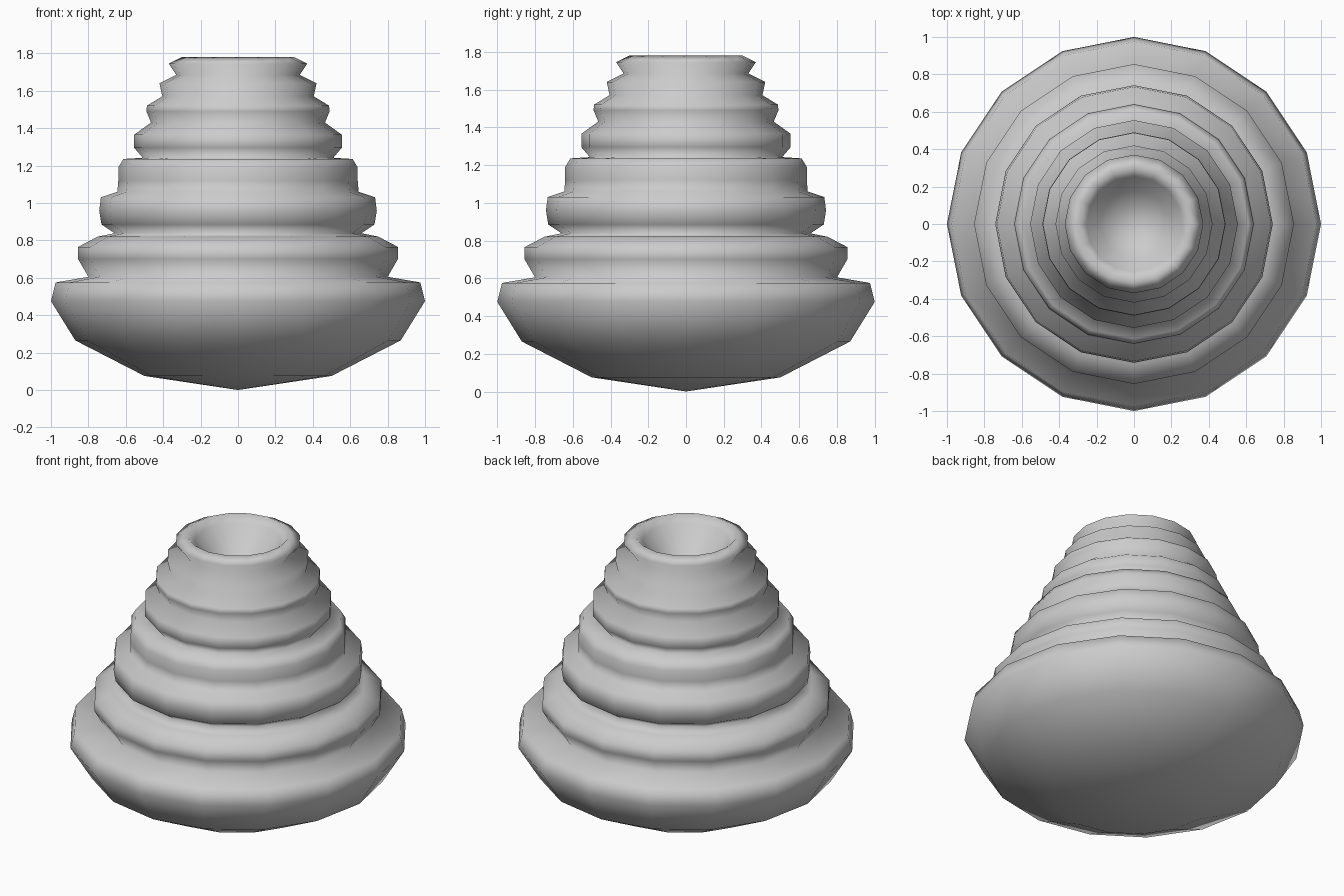
import bpy, bmesh, math

if "Cube" in bpy.data.objects:
    bpy.data.objects.remove(bpy.data.objects["Cube"])

SIDES = 16

# Outline (radius, height): rounded underside, eight stacked rolls, hollow top
profile = [
    (0, 0), (0.50, 0.075), (0.87, 0.265), (1.0, 0.475), (0.975, 0.575),
    (0.80, 0.605), (0.855, 0.70), (0.855, 0.765), (0.75, 0.82),
    (0.66, 0.838), (0.73, 0.885), (0.742, 0.96), (0.733, 1.03),
    (0.645, 1.06), (0.64, 1.12), (0.64, 1.19), (0.613, 1.235),
    (0.51, 1.242), (0.555, 1.295), (0.555, 1.365),
    (0.465, 1.43), (0.49, 1.49), (0.487, 1.52),
    (0.405, 1.57), (0.42, 1.64),
    (0.33, 1.685), (0.37, 1.745), (0.30, 1.78),
    (0.255, 1.735), (0.18, 1.64), (0.09, 1.58), (0, 1.565),
]

# Revolve the outline into a closed body
bm = bmesh.new()
rings = []
for r, z in profile:
    n = SIDES if r > 0 else 1
    rings.append([bm.verts.new((r * math.cos(2 * math.pi * i / SIDES),
                                r * math.sin(2 * math.pi * i / SIDES), z))
                  for i in range(n)])
for low, high in zip(rings, rings[1:]):
    for i in range(SIDES):
        j = (i + 1) % SIDES
        corners = [low[i % len(low)], low[j % len(low)],
                   high[j % len(high)], high[i % len(high)]]
        bm.faces.new(list(dict.fromkeys(corners)))
bmesh.ops.recalc_face_normals(bm, faces=bm.faces)
for f in bm.faces:
    f.smooth = True

mesh = bpy.data.meshes.new("stacked_rolls")
bm.to_mesh(mesh)
bm.free()
body = bpy.data.objects.new("stacked_rolls", mesh)
bpy.context.collection.objects.link(body)
